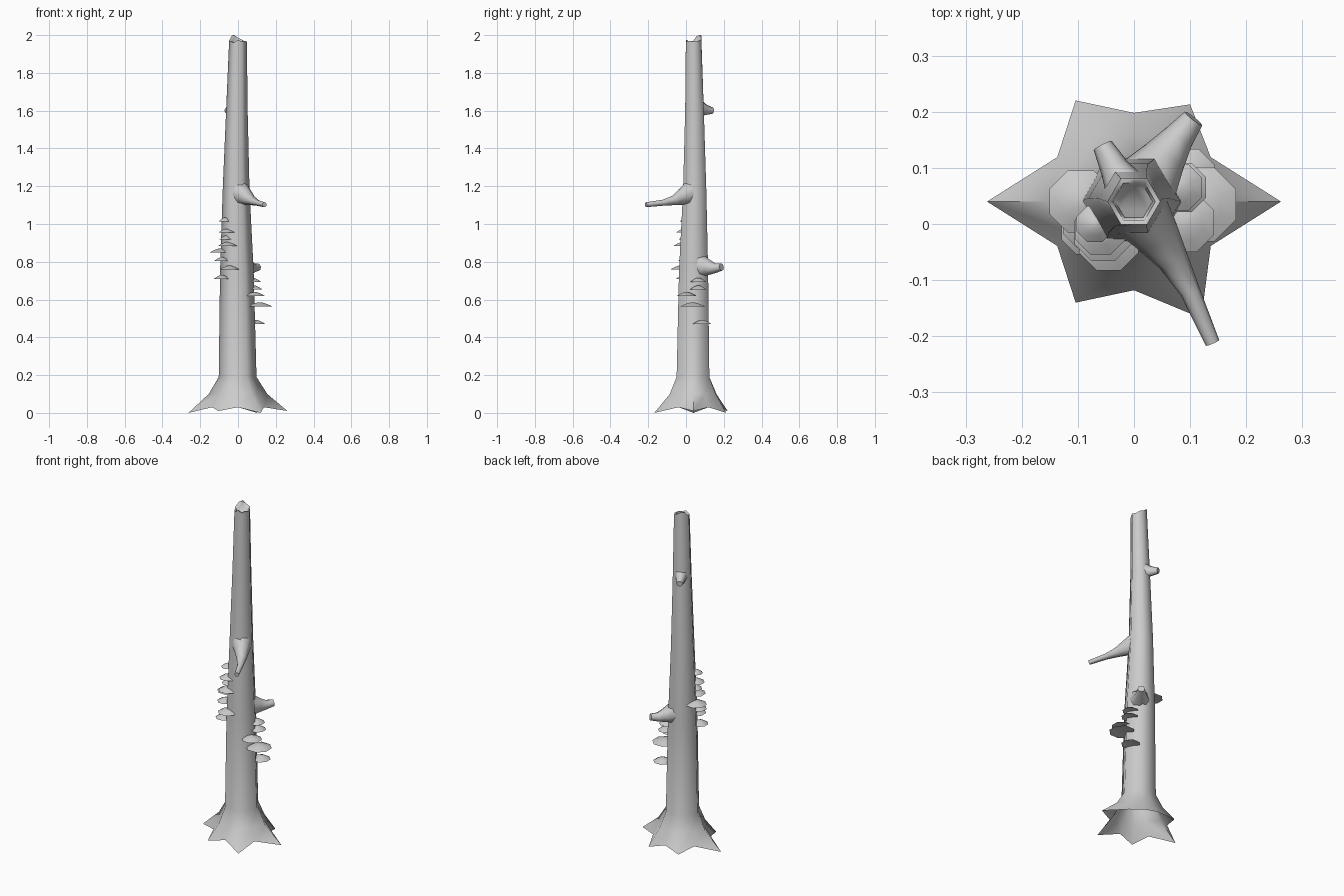
import bpy, bmesh
from math import sin, cos, pi, radians
from mathutils import Vector

cube = bpy.data.objects.get("Cube")
if cube:
    bpy.data.objects.remove(cube)

GREY = (0.6, 0.6, 0.6, 1)
bark = bpy.data.materials.new("grey bark")
bark.use_nodes = True
bark.diffuse_color = GREY
bark.node_tree.nodes["Principled BSDF"].inputs["Base Color"].default_value = GREY


def loft(name, rings, cap_start=False, cap_end=False, angle=75):
    """Skin a list of equally long point rings into one smooth object."""
    bm = bmesh.new()
    loops = [[bm.verts.new(p) for p in ring] for ring in rings]
    for a, b in zip(loops, loops[1:]):
        for i in range(len(a)):
            j = (i + 1) % len(a)
            bm.faces.new((a[i], a[j], b[j], b[i]))
    if cap_start:
        bm.faces.new(loops[0][::-1])
    if cap_end:
        bm.faces.new(loops[-1])
    mesh = bpy.data.meshes.new(name)
    bm.to_mesh(mesh)
    bm.free()
    obj = bpy.data.objects.new(name, mesh)
    bpy.context.collection.objects.link(obj)
    mesh.materials.append(bark)
    bpy.ops.object.select_all(action='DESELECT')
    obj.select_set(True)
    bpy.context.view_layer.objects.active = obj
    bpy.ops.object.shade_smooth_by_angle(angle=radians(angle))
    return obj


def star(cx, cy, corner, valley, heights):
    """Twelve points, alternating corners and valleys."""
    pts = []
    for i in range(12):
        r = valley if i % 2 else corner
        r = r[i // 2] if isinstance(r, list) else r
        a = i * pi / 6
        pts.append((cx + r * cos(a), cy + r * sin(a), heights[i % len(heights)]))
    return pts


def hexagon(cx, cy, r, heights):
    return star(cx, cy, r, r * cos(pi / 6), heights)


# Trunk: flared roots, tapering hexagonal shaft, jagged hollow top
tips = [0.262, 0.2, 0.208, 0.262, 0.208, 0.24]
middle = [0.155, 0.135, 0.14, 0.155, 0.14, 0.145]
jag = [1.965, 1.965, 1.975, 1.985, 2.0, 1.995, 1.97, 1.965, 1.96, 1.975, 1.965, 1.97]
low = [z - 0.03 for z in jag]
loft("trunk", [
    star(0, 0.04, tips, 0.158, [0.01, 0.03, 0.0, 0.03]),
    star(0, 0.04, middle, 0.118, [0.1]),
    hexagon(-0.002, 0.037, 0.1, [0.19]),
    hexagon(-0.006, 0.04, 0.089, [0.75]),
    hexagon(-0.01, 0.046, 0.071, [1.18]),
    hexagon(-0.006, 0.045, 0.057, [1.6]),
    hexagon(0, 0.04, 0.047, jag),
    hexagon(0, 0.04, 0.038, jag),
    hexagon(0, 0.04, 0.033, low),
], cap_end=True)


# Broken branches: flared at the trunk, cut flat at the end
def branch(name, stations, sides=8):
    """Stations are (x, y, z, half width, half height)."""
    centres = [Vector(s[:3]) for s in stations]
    rings = []
    for i, (x, y, z, w, h) in enumerate(stations):
        along = centres[min(i + 1, len(centres) - 1)] - centres[max(i - 1, 0)]
        side = along.cross(Vector((0, 0, 1))).normalized()
        up = side.cross(along).normalized()
        rings.append([centres[i] + side * w * cos(t) + up * h * sin(t)
                      for t in (2 * pi * k / sides for k in range(sides))])
    loft(name, rings, True, True, 50)


branch("long_branch", [
    (0.01, 0.02, 1.16, 0.055, 0.07), (0.04, -0.02, 1.145, 0.042, 0.045),
    (0.07, -0.065, 1.125, 0.028, 0.026), (0.1, -0.12, 1.113, 0.018, 0.016),
    (0.14, -0.212, 1.102, 0.013, 0.013)])
branch("back_stub", [
    (0.02, 0.07, 0.78, 0.06, 0.07), (0.055, 0.12, 0.77, 0.04, 0.042),
    (0.08, 0.155, 0.766, 0.028, 0.026), (0.106, 0.188, 0.772, 0.02, 0.02)])
branch("upper_stub", [
    (-0.015, 0.065, 1.615, 0.038, 0.05), (-0.035, 0.1, 1.605, 0.026, 0.03),
    (-0.056, 0.14, 1.6, 0.018, 0.017)])


# Bracket fungi: shallow octagonal caps growing out of the trunk
def bracket(name, x, y, z, r):
    def ring(radius, height):
        return [(x + radius * cos(t), y + radius * sin(t), height)
                for t in (pi * (2 * k + 1) / 8 for k in range(8))]
    loft(name, [ring(r * 0.5, z - 0.001), ring(r, z - 0.006),
                ring(r * 0.6, z + 0.006), ring(r * 0.2, z + 0.014)], True, True, 60)


right_side = [(-0.07, 0.0, 1.02, 0.035), (-0.06, -0.01, 0.96, 0.048),
              (-0.06, 0.0, 0.925, 0.04), (-0.055, -0.015, 0.89, 0.055),
              (-0.095, 0.04, 0.855, 0.06), (-0.085, 0.0, 0.81, 0.045),
              (-0.045, -0.03, 0.765, 0.057), (-0.085, -0.01, 0.715, 0.048)]
left_side = [(0.08, 0.065, 0.7, 0.045), (0.085, 0.065, 0.66, 0.047),
             (0.09, 0.003, 0.625, 0.057), (0.115, 0.035, 0.57, 0.072),
             (0.095, 0.085, 0.477, 0.053)]
for side, caps in (("right", right_side), ("left", left_side)):
    for n, cap in enumerate(caps, 1):
        bracket(f"{side}_bracket_{n}", *cap)
